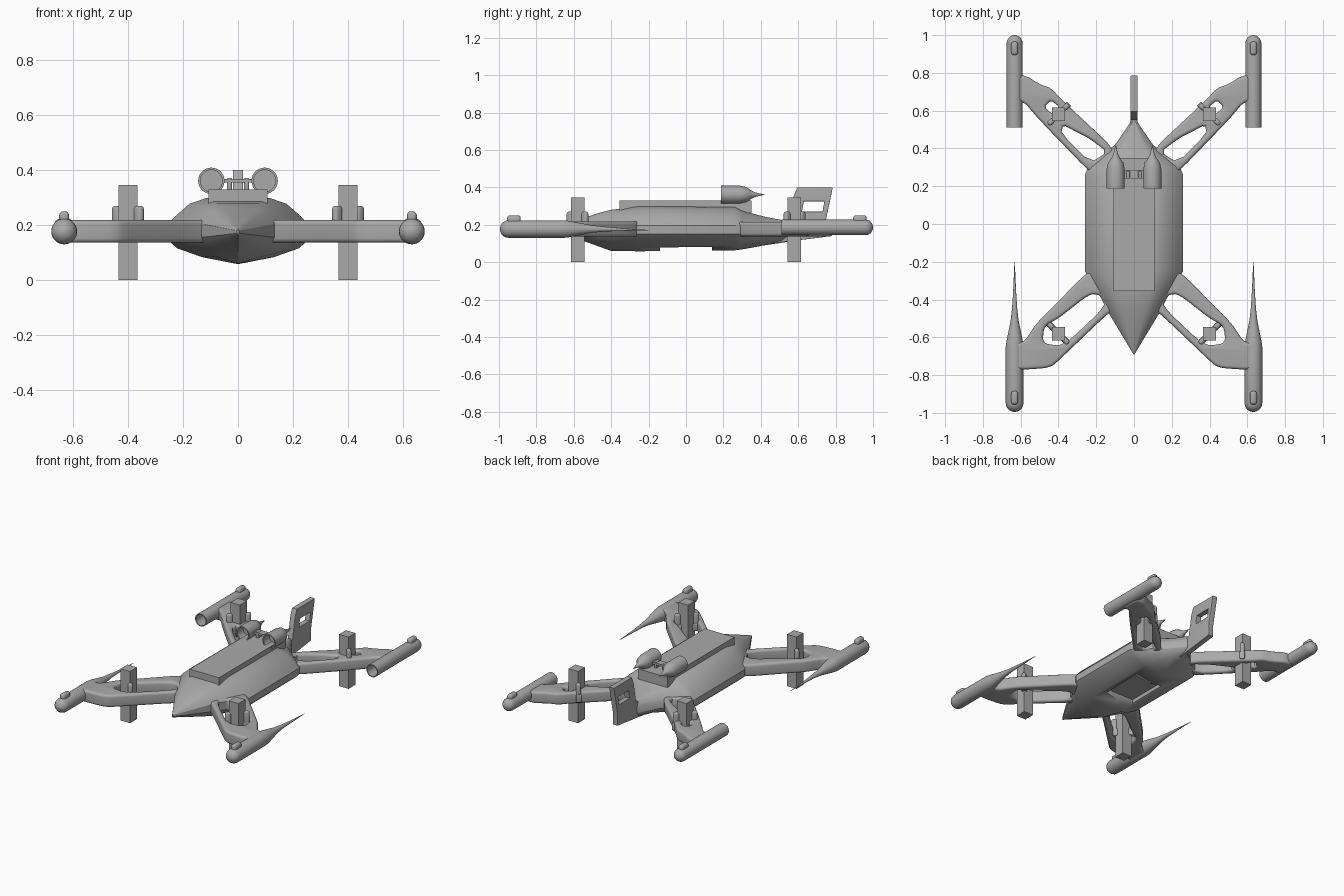
import bpy, bmesh, math
from mathutils import Matrix, Vector

if "Cube" in bpy.data.objects:
    bpy.data.objects.remove(bpy.data.objects["Cube"])

grey = bpy.data.materials.new("plain grey")
grey.diffuse_color = (0.4, 0.4, 0.4, 1)
grey.use_nodes = True
grey.node_tree.nodes["Principled BSDF"].inputs["Base Color"].default_value = grey.diffuse_color


def finish(name, mesh, mirror=False, smooth=35):
    mesh.name = name
    mesh.materials.clear()
    mesh.materials.append(grey)
    ob = bpy.data.objects.new(name, mesh)
    bpy.context.collection.objects.link(ob)
    if mirror:
        ob.modifiers.new("mirror", 'MIRROR').use_mirror_merge = False
    bpy.ops.object.select_all(action='DESELECT')
    ob.select_set(True)
    bpy.context.view_layer.objects.active = ob
    bpy.ops.object.shade_smooth_by_angle(angle=math.radians(smooth))
    return ob


def to_mesh(bm, name):
    bmesh.ops.recalc_face_normals(bm, faces=bm.faces[:])
    me = bpy.data.meshes.new(name)
    bm.to_mesh(me)
    bm.free()
    return me


def box(name, lo, hi, bevel=0.0, mirror=False, turn=0.0):
    """Box between two corners, optionally turned about its own vertical axis."""
    lo, hi = Vector(lo), Vector(hi)
    bm = bmesh.new()
    bmesh.ops.create_cube(bm, size=1)
    bmesh.ops.transform(bm, verts=bm.verts[:], matrix=Matrix.Translation((lo + hi) / 2)
                        @ Matrix.Rotation(turn, 4, 'Z') @ Matrix.Diagonal((*(hi - lo), 1)))
    if bevel:
        bmesh.ops.bevel(bm, geom=bm.edges[:], offset=bevel, segments=3, profile=0.5, affect='EDGES')
    return finish(name, to_mesh(bm, name), mirror)


def lathe(name, profile, x, z, mirror=True, n=28):
    """Turn (y, radius, z shift) stations about a line along y."""
    bm = bmesh.new()
    rings = []
    for y, r, dz in profile:
        rings.append([bm.verts.new((x + r * math.cos(2 * math.pi * i / n), y,
                                    z + dz + r * math.sin(2 * math.pi * i / n))) for i in range(n)])
    for a, b in zip(rings, rings[1:]):
        for i in range(n):
            bm.faces.new((a[i], a[(i + 1) % n], b[(i + 1) % n], b[i]))
    bm.faces.new(rings[0])
    bm.faces.new(rings[-1])
    return finish(name, to_mesh(bm, name), mirror)


def round_off(pts, times):
    for _ in range(times):
        out = []
        for i, p in enumerate(pts):
            q = pts[(i + 1) % len(pts)]
            out += [tuple(.8 * a + .2 * b for a, b in zip(p, q)),
                    tuple(.2 * a + .8 * b for a, b in zip(p, q))]
        pts = out
    return pts


def plate(name, loops, half, bevel, matrix, rounding=0, mirror=False):
    """Flat outline with holes, thickened and given rounded rims."""
    cu = bpy.data.curves.new(name, 'CURVE')
    cu.dimensions, cu.fill_mode = '2D', 'BOTH'
    cu.extrude, cu.bevel_depth, cu.offset, cu.bevel_resolution = half - bevel, bevel, -bevel, 3
    for loop in loops:
        pts = round_off(loop, rounding)
        sp = cu.splines.new('POLY')
        sp.points.add(len(pts) - 1)
        for p, (u, v) in zip(sp.points, pts):
            p.co = (u, v, 0, 1)
        sp.use_cyclic_u = True
    tmp = bpy.data.objects.new("tmp", cu)
    bpy.context.collection.objects.link(tmp)
    dg = bpy.context.evaluated_depsgraph_get()
    me = bpy.data.meshes.new_from_object(tmp.evaluated_get(dg))
    bpy.data.objects.remove(tmp)
    me.transform(matrix)
    bm = bmesh.new()
    bm.from_mesh(me)
    bmesh.ops.remove_doubles(bm, verts=bm.verts[:], dist=0.0003)
    return finish(name, to_mesh(bm, name), mirror)


# Hull: cross-sections (y, half width, keel, low side, high side, top)
sections = [(-.69, .003, .165, .17, .18, .185), (-.47, .135, .085, .145, .215, .262),
            (-.40, .17, .06, .135, .215, .28), (-.25, .26, .058, .13, .215, .298),
            (.26, .26, .063, .13, .215, .295), (.30, .245, .068, .13, .215, .275),
            (.42, .10, .09, .14, .20, .243), (.54, .018, .108, .14, .19, .22)]
bm = bmesh.new()
rings = []
for y, w, zb, zl, zh, zt in sections:
    half = [(.5 * w, zb + .35 * (zl - zb)), (.85 * w, zb + .8 * (zl - zb)), (w, zl + .02 * w / .26),
            (w, zh - .02 * w / .26), (.88 * w, zh + .2 * (zt - zh)),
            (.68 * w, zh + .75 * (zt - zh)), (.45 * w, zt)]
    ring = [(0, zb)] + half + [(0, zt)] + [(-x, z) for x, z in reversed(half)]
    rings.append([bm.verts.new((x, y, z)) for x, z in ring])
for a, b in zip(rings, rings[1:]):
    for i in range(len(a)):
        j = (i + 1) % len(a)
        bm.faces.new((a[i], a[j], b[j], b[i]))
bm.faces.new(rings[0])
bm.faces.new(rings[-1])
hull = finish("hull", to_mesh(bm, "hull"), smooth=30)

# Belly hatch recess cut into the hull
cutter = box("hatch_cutter", (-.105, -.14, 0), (.105, .14, .105))
cutter.hide_render = True
cut = hull.modifiers.new("hatch", 'BOOLEAN')
cut.object, cut.operation, cut.solver = cutter, 'DIFFERENCE', 'EXACT'
bpy.context.view_layer.objects.active = hull
bpy.ops.object.modifier_move_to_index(modifier="hatch", index=0)
bpy.ops.object.modifier_apply(modifier="hatch")
bpy.data.objects.remove(cutter)

# Battery on the back
box("battery", (-.108, -.355, .262), (.108, .35, .33))

# Tail fin with a window
fin = [(.46, .10), (.745, .135), (.747, .22), (.785, .40), (.595, .40), (.575, .35), (.55, .215), (.46, .22)]
window = [(.62, .27), (.73, .27), (.74, .325), (.63, .325)]
plate("tail_fin", [fin, window], .018, .002,
      Matrix(((0, 0, 1, 0), (1, 0, 0, 0), (0, 1, 0, 0), (0, 0, 0, 1))))

# Cross arms with openings
up = Matrix.Translation((0, 0, .177))
rear = [(.07, .26), (.09, .385), (.38, .655), (.44, .72), (.50, .74), (.57, .785), (.64, .785),
        (.64, .64), (.585, .65), (.50, .55), (.23, .27), (.15, .22)]
rear_gap = [(.14, .38), (.24, .455), (.31, .49), (.375, .525), (.385, .48), (.23, .325)]
rear_slot = [(.395, .62), (.44, .655), (.475, .62), (.43, .58)]
plate("rear_arm", [rear, rear_gap, rear_slot], .039, .016, up, 1, True)
front = [(.08, -.44), (.14, -.475), (.38, -.705), (.44, -.76), (.56, -.77), (.64, -.77), (.64, -.62),
         (.585, -.63), (.52, -.53), (.45, -.46), (.23, -.235), (.12, -.25)]
front_gap = [(.145, -.43), (.18, -.375), (.235, -.37), (.40, -.50), (.475, -.54),
             (.485, -.63), (.40, -.645), (.34, -.615)]
plate("front_arm", [front, front_gap], .041, .016, up, 2, True)

# Upright rotor posts, with their clips and cross bars
for side, label in ((1, "rear"), (-1, "front")):
    cy = .58 * side
    box(label + "_rotor_post", (.365, cy - .036, 0), (.435, cy + .036, .345), 0, True)
    turn = -side * math.pi / 4
    box(label + "_cross_bar", (.32, cy - .016, .15), (.48, cy + .016, .2), .006, True, turn)
    for k in (-1, 1):
        px, py = .4 + k * .04, cy - k * side * .04
        box(label + "_clip", (px - .019, py - .014, .15), (px + .019, py + .014, .27), .012, True, turn)

# Front pods: rounded nose, long trailing spike
dome = [(-.995 + .047 * (1 - math.cos(a)), .047 * math.sin(a), 0)
        for a in [math.radians(d) for d in (3, 18, 36, 54, 72, 90)]]
lathe("front_pod", dome + [(-.65, .047, 0), (-.62, .043, 0), (-.57, .033, 0), (-.51, .021, 0),
                           (-.44, .013, 0), (-.34, .007, -.003), (-.2, .001, -.006)], .632, .177)

# Rear pods: hollow front end, rounded tail
tail = [(1.0 - .042 * (1 - math.cos(a)), .042 * math.sin(a), 0)
        for a in [math.radians(d) for d in (90, 72, 54, 36, 18, 3)]]
lathe("rear_pod", [(.60, .036, 0), (.51, .036, 0), (.51, .042, 0)] + tail, .632, .186)

# Knobs on top of the pods
for label, y in (("front", -.92), ("rear", .93)):
    box(label + "_pod_knob", (.614, y - .036, .19), (.65, y + .036, .25), .014, True)

# Twin boosters: hollow front, pointed back, joined by a bar
lathe("booster", [(.25, .040, 0), (.188, .040, 0), (.188, .048, 0), (.29, .048, 0), (.325, .040, 0),
                  (.345, .025, 0), (.37, .012, 0), (.42, .001, 0)], .097, .361)
box("booster_bar", (-.055, .24, .354), (.055, .285, .367))
box("booster_bracket", (.022, .245, .325), (.04, .28, .372), .005, True)
